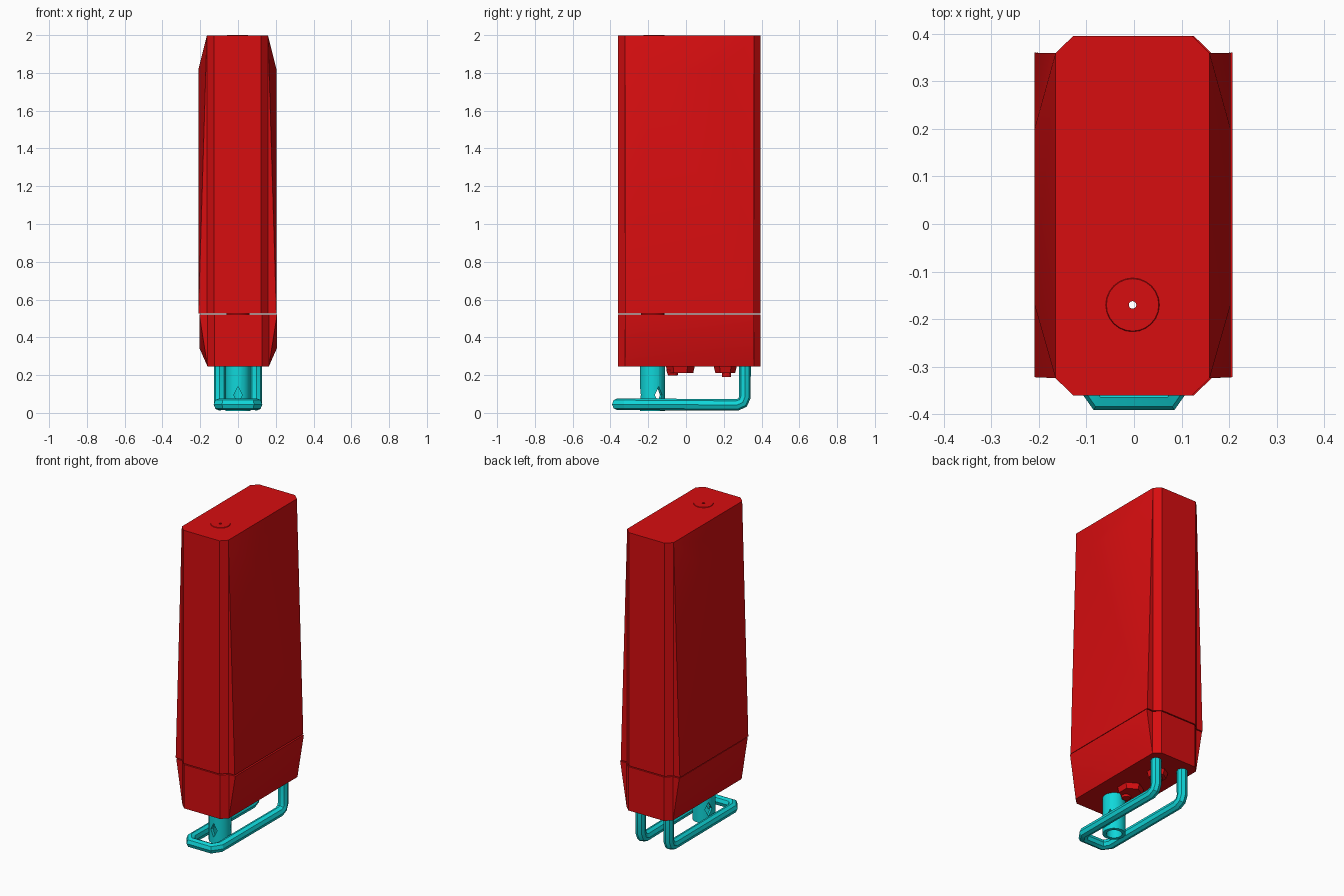
import bpy, bmesh, math
from mathutils import Vector

if "Cube" in bpy.data.objects:
    bpy.data.objects.remove(bpy.data.objects["Cube"], do_unlink=True)


def material(name, color):
    m = bpy.data.materials.new(name)
    m.use_nodes = True
    m.diffuse_color = color
    m.node_tree.nodes["Principled BSDF"].inputs["Base Color"].default_value = color
    return m


RED = material("red", (0.68, 0.004, 0.005, 1))
CYAN = material("cyan", (0.005, 0.68, 0.7, 1))


def add_object(name, bm, mat):
    bmesh.ops.recalc_face_normals(bm, faces=bm.faces)
    mesh = bpy.data.meshes.new(name)
    bm.to_mesh(mesh)
    bm.free()
    obj = bpy.data.objects.new(name, mesh)
    bpy.context.collection.objects.link(obj)
    mesh.materials.append(mat)
    return obj


def activate(obj):
    bpy.ops.object.select_all(action="DESELECT")
    obj.select_set(True)
    bpy.context.view_layer.objects.active = obj


def smooth(obj, angle=30):
    activate(obj)
    bpy.ops.object.shade_smooth_by_angle(angle=math.radians(angle))


def prism(name, outline, low, high, mat):
    bm = bmesh.new()
    face = bm.faces.new([bm.verts.new((x, y, low)) for x, y in outline])
    top = bmesh.ops.extrude_face_region(bm, geom=[face])["geom"]
    bmesh.ops.translate(bm, vec=(0, 0, high - low),
                        verts=[v for v in top if isinstance(v, bmesh.types.BMVert)])
    return add_object(name, bm, mat)


def cylinder(name, x, y, low, high, r_low, r_high, sides, mat):
    bm = bmesh.new()
    bmesh.ops.create_cone(bm, cap_ends=True, segments=sides, radius1=r_low,
                          radius2=r_high, depth=high - low)
    bmesh.ops.translate(bm, vec=(x, y, (low + high) / 2), verts=bm.verts)
    return add_object(name, bm, mat)


def cut(obj, cutter):
    activate(obj)
    mod = obj.modifiers.new("cut", "BOOLEAN")
    mod.operation = "DIFFERENCE"
    mod.solver = "EXACT"
    mod.object = cutter
    bpy.ops.object.modifier_apply(modifier=mod.name)


FRONT, BACK = -0.36, 0.395
SEAM = 0.524
PY = -0.177


# Octagonal casing halves
def casing(name, offset, low, high):
    right = [(0.125, FRONT), (0.162, FRONT + 0.036), (0.162, BACK - 0.036), (0.125, BACK)]
    outline = right + [(-x, y) for x, y in reversed(right)]
    return prism(name, [(x + offset, y) for x, y in outline], low, high, RED)


# Raised side panel: wide at the seam, narrower at the far end
def side_panel(name, side, offset, seam, narrow, end):
    points = [(0.162, y, z) for y in (FRONT + 0.036, BACK - 0.036) for z in (seam, end)]
    points += [(0.206, -0.322, seam), (0.206, 0.36, seam),
               (0.206, -0.17, narrow), (0.206, 0.2, narrow)]
    bm = bmesh.new()
    for x, y, z in points:
        bm.verts.new((x * side + offset, y, z))
    bmesh.ops.convex_hull(bm, input=bm.verts)
    smooth(add_object(name, bm, RED))


upper = casing("upper_casing", -0.003, SEAM + 0.003, 1.997)
lower = casing("lower_casing", 0.001, 0.245, SEAM - 0.003)
for label, side in (("left", 1), ("right", -1)):
    side_panel("upper_panel_" + label, side, -0.003, SEAM + 0.003, 1.82, 1.997)
    side_panel("lower_panel_" + label, side, 0.001, SEAM - 0.003, 0.345, 0.245)

# Round cap on top and the core that bridges the seam
cap = cylinder("top_cap", -0.003, -0.17, 1.98, 2.0, 0.065, 0.055, 24, RED)
core = cylinder("seam_core", 0, PY, 0.4, 0.7, 0.062, 0.062, 24, RED)

# Narrow bore through the whole length
bore = cylinder("bore_cutter", -0.003, -0.17, 0.1, 2.1, 0.008, 0.008, 12, RED)
for part in (upper, lower, cap, core):
    cut(part, bore)
    smooth(part)

# Hollow post with three pointed ports
post = cylinder("post", 0, PY, 0.01, 0.27, 0.066, 0.066, 24, CYAN)
hollow = cylinder("hollow_cutter", 0, PY, -0.05, 0.256, 0.045, 0.045, 24, CYAN)
cut(post, hollow)
cutters = [bore, hollow]
cut(post, bore)
for i in range(3):
    a = -math.pi / 2 + i * math.tau / 3
    out, across = Vector((math.cos(a), math.sin(a), 0)), Vector((-math.sin(a), math.cos(a), 0))
    base = Vector((0, PY, 0.095))
    bm = bmesh.new()
    for reach in (0.02, 0.1):
        for u, w in ((0.022, 0), (0, 0.045), (-0.022, 0), (0, -0.045)):
            bm.verts.new(base + out * reach + across * u + Vector((0, 0, w)))
    bmesh.ops.convex_hull(bm, input=bm.verts)
    port = add_object("port_cutter", bm, CYAN)
    cut(post, port)
    cutters.append(port)
smooth(post)
for c in cutters:
    bpy.data.objects.remove(c, do_unlink=True)

# Bent wire loop under the casing
half = [(0.097, 0.312, 0.26), (0.097, 0.312, 0.085), (0.097, 0.3, 0.055),
        (0.097, 0.27, 0.042), (0.099, -0.32, 0.046), (0.07, -0.364, 0.046)]
path = half + [(-x, y, z) for x, y, z in reversed(half)]
curve = bpy.data.curves.new("wire_loop", "CURVE")
curve.dimensions = "3D"
curve.bevel_depth = 0.031
curve.bevel_resolution = 2
curve.use_fill_caps = True
spline = curve.splines.new("POLY")
spline.points.add(len(path) - 1)
for point, co in zip(spline.points, path):
    point.co = (*co, 1)
loop = bpy.data.objects.new("wire_loop", curve)
bpy.context.collection.objects.link(loop)
curve.materials.append(CYAN)
activate(loop)
bpy.ops.object.convert(target="MESH")
smooth(bpy.context.object)

# Small fittings on the underside
cylinder("front_fitting", 0, -0.03, 0.21, 0.25, 0.068, 0.077, 6, RED)
cylinder("front_fitting_nub", 0, -0.07, 0.197, 0.23, 0.025, 0.035, 12, RED)
cylinder("rear_fitting", 0, 0.208, 0.21, 0.25, 0.052, 0.062, 6, RED)
cylinder("rear_fitting_nub", 0, 0.215, 0.19, 0.22, 0.024, 0.024, 12, RED)
